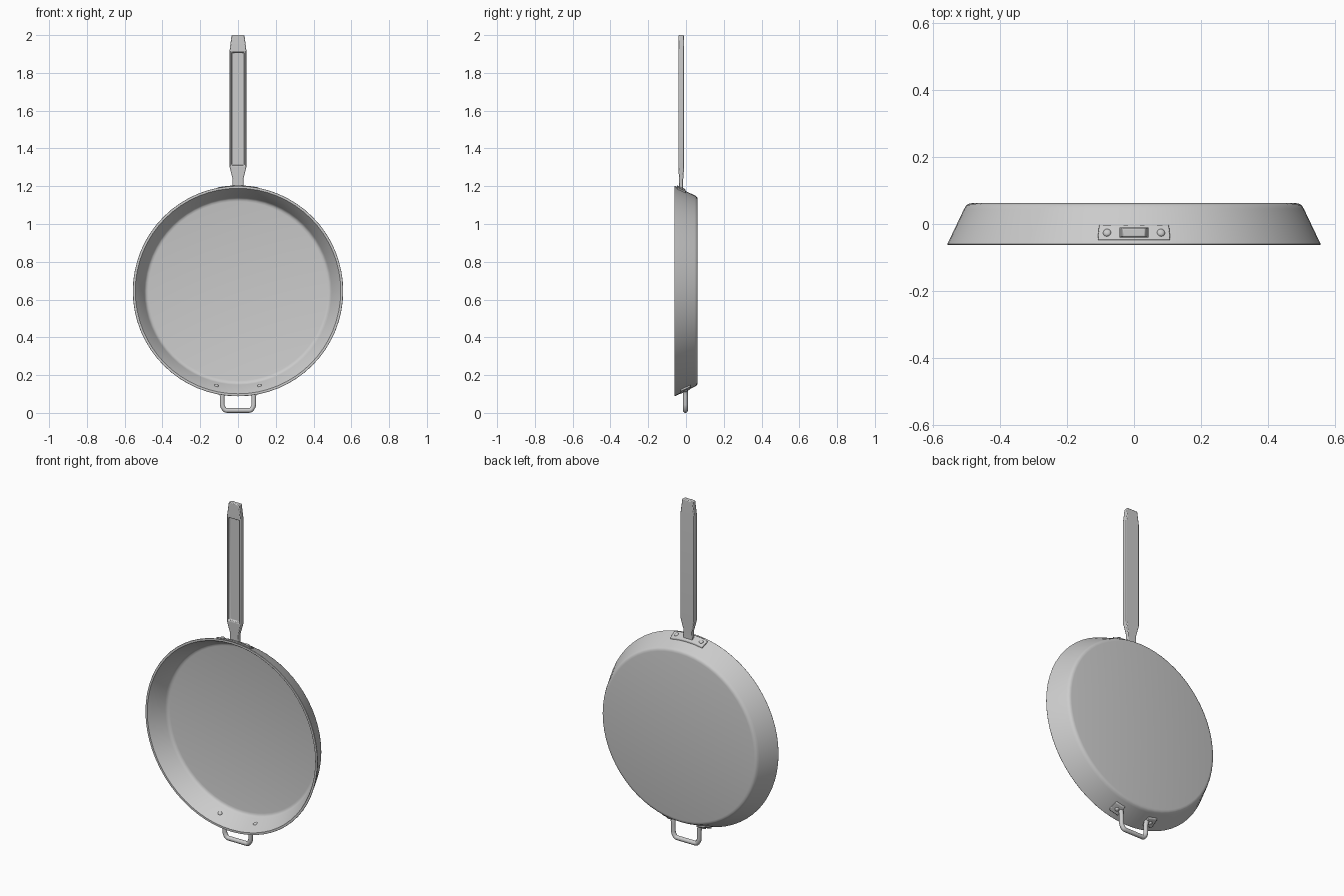
import bpy, bmesh, math
from mathutils import Vector, Matrix

if "Cube" in bpy.data.objects:
    bpy.data.objects.remove(bpy.data.objects["Cube"])

ZC, RIM_R, RIM_Y, SLOPE = 0.645, 0.558, -0.062, 0.477


def wall(a, y, off=0.0):
    """Point on the outer pan wall: angle a from straight up, depth y."""
    r = RIM_R - (y - RIM_Y) * SLOPE + off
    return Vector((r * math.sin(a), y, ZC + r * math.cos(a)))


def finish(name, bm, bevel=0.0, segments=2):
    bmesh.ops.recalc_face_normals(bm, faces=bm.faces)
    me = bpy.data.meshes.new(name)
    bm.to_mesh(me)
    bm.free()
    ob = bpy.data.objects.new(name, me)
    bpy.context.collection.objects.link(ob)
    if bevel:
        m = ob.modifiers.new("edge_bevel", 'BEVEL')
        m.width, m.segments, m.limit_method = bevel, segments, 'ANGLE'
        m.angle_limit = math.radians(35)
    bpy.ops.object.select_all(action='DESELECT')
    ob.select_set(True)
    bpy.context.view_layer.objects.active = ob
    bpy.ops.object.shade_smooth_by_angle(angle=math.radians(35))
    return ob


def loft(bm, rings):
    """Skin closed rings of points and cap both ends; returns side faces per span."""
    vs = [[bm.verts.new(p) for p in ring] for ring in rings]
    n, spans = len(vs[0]), []
    for a, b in zip(vs, vs[1:]):
        spans.append([bm.faces.new((a[i], a[(i + 1) % n], b[(i + 1) % n], b[i]))
                      for i in range(n)])
    bm.faces.new(vs[0])
    bm.faces.new(vs[-1])
    return spans


def wall_plate(name, a0, a1, y0, y1, thick, steps):
    """Plate that wraps round the sloping wall."""
    bm = bmesh.new()
    rings = []
    for i in range(steps + 1):
        a = a0 + (a1 - a0) * i / steps
        rings.append([wall(a, y0, -0.004), wall(a, y1, -0.004),
                      wall(a, y1, thick), wall(a, y0, thick)])
    loft(bm, rings)
    return finish(name, bm, 0.003)


def rivet(name, a, y, off, radius=0.012, height=0.007):
    """Flattened dome set square to the wall."""
    n = Vector((math.sin(a), SLOPE, math.cos(a))).normalized()
    mat = (Matrix.Translation(wall(a, y, off)) @ n.to_track_quat('Z', 'Y').to_matrix().to_4x4()
           @ Matrix.Diagonal((radius, radius, height, 1)))
    bm = bmesh.new()
    bmesh.ops.create_uvsphere(bm, u_segments=16, v_segments=8, radius=1, matrix=mat)
    return finish(name, bm)


# Pan body: turned profile (radius, y)
profile = [(0, 0.062), (0.484, 0.062), (0.494, 0.060), (0.501, 0.055), (0.507, 0.045),
           (0.557, -0.060), (0.556, -0.062), (0.544, -0.062), (0.542, -0.060),
           (0.496, 0.034), (0.491, 0.042), (0.484, 0.047), (0.474, 0.049), (0, 0.049)]
bm = bmesh.new()
pv = [bm.verts.new((r, y, ZC)) for r, y in profile]
pe = [bm.edges.new(p) for p in zip(pv, pv[1:])]
bmesh.ops.spin(bm, geom=pv + pe, cent=(0, 0, ZC), axis=(0, 1, 0),
               angle=math.tau, steps=64, use_duplicate=False)
bmesh.ops.remove_doubles(bm, verts=bm.verts, dist=0.0001)
finish("pan_body", bm)

# Long handle: (z, half width, front y, back y), with a recess in the front face
sections = [(1.180, 0.030, -0.036, -0.015), (1.235, 0.028, -0.036, -0.015),
            (1.300, 0.044, -0.041, -0.010), (1.920, 0.044, -0.041, -0.010),
            (2.000, 0.034, -0.039, -0.012)]
bm = bmesh.new()
spans = loft(bm, [[(-w, f, z), (w, f, z), (w, b, z), (-w, b, z)]
                  for z, w, f, b in sections])
bmesh.ops.recalc_face_normals(bm, faces=bm.faces)
front = spans[2][0]
bmesh.ops.inset_individual(bm, faces=[front], thickness=0.013)
bmesh.ops.inset_individual(bm, faces=[front], thickness=0.004)
for v in front.verts:
    v.co.y += 0.013
finish("long_handle", bm, 0.004)

# Handle mounting plate and rivets
wall_plate("handle_plate", -0.196, 0.196, -0.048, -0.003, 0.009, 10)
for side, s in (("left", -1), ("right", 1)):
    rivet(f"handle_rivet_{side}", s * 0.147, -0.026, 0.009)

# Helper loop: mounting pads, rivets outside and inside
for side, s in (("left", -1), ("right", 1)):
    a = math.pi - s * 0.215
    wall_plate(f"loop_pad_{side}", a - 0.058, a + 0.058, -0.029, 0.023, 0.010, 3)
    rivet(f"loop_rivet_{side}", a, -0.003, 0.010)
    rivet(f"inner_rivet_{side}", math.pi - s * 0.224, -0.003, -0.016)

# Helper loop: bent rod
half = [(0.092, 0.128), (0.086, 0.108), (0.084, 0.090), (0.084, 0.044),
        (0.081, 0.033), (0.073, 0.020), (0.068, 0.015), (0.060, 0.013)]
path = half + [(-x, z) for x, z in reversed(half)]
cu = bpy.data.curves.new("helper_loop", 'CURVE')
cu.dimensions = '3D'
cu.bevel_depth, cu.bevel_resolution, cu.use_fill_caps = 0.013, 3, True
sp = cu.splines.new('POLY')
sp.points.add(len(path) - 1)
for p, (x, z) in zip(sp.points, path):
    p.co = (x, -0.003, z, 1)
loop = bpy.data.objects.new("helper_loop", cu)
bpy.context.collection.objects.link(loop)
bpy.ops.object.select_all(action='DESELECT')
loop.select_set(True)
bpy.context.view_layer.objects.active = loop
bpy.ops.object.convert(target='MESH')
bpy.ops.object.shade_smooth_by_angle(angle=math.radians(40))
